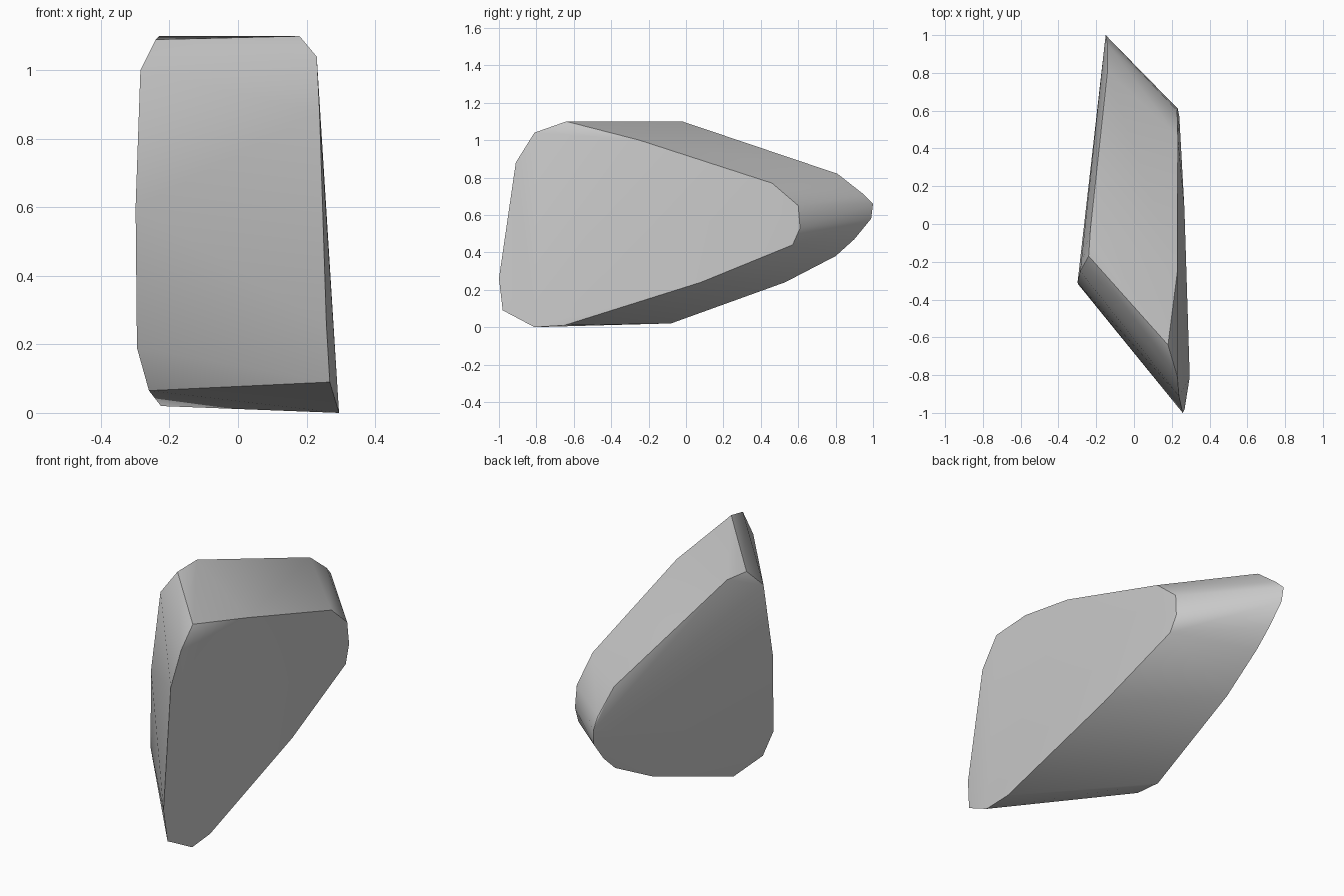
import bpy
import bmesh
import math

# Remove the default cube only
default_cube = bpy.data.objects.get("Cube")
if default_cube:
    bpy.data.objects.remove(default_cube, do_unlink=True)


def make_material(name, colour):
    material = bpy.data.materials.new(name)
    material.use_nodes = True
    material.diffuse_color = colour
    shader = next(n for n in material.node_tree.nodes if n.type == "BSDF_PRINCIPLED")
    shader.inputs["Base Color"].default_value = colour
    shader.inputs["Roughness"].default_value = 0.9
    return material


def hull_object(name, loops, material, sharp_angle):
    """Stretch a convex skin over the outline loops, smooth except at sharp edges."""
    bm = bmesh.new()
    for loop in loops:
        for point in loop:
            bm.verts.new(point)
    hull = bmesh.ops.convex_hull(bm, input=bm.verts[:])
    inside = {g for key in ("geom_interior", "geom_unused") for g in hull[key]
              if isinstance(g, bmesh.types.BMVert)}
    bmesh.ops.delete(bm, geom=list(inside), context="VERTS")
    bmesh.ops.recalc_face_normals(bm, faces=bm.faces[:])
    for face in bm.faces:
        face.smooth = True
    for edge in bm.edges:
        edge.smooth = edge.calc_face_angle(math.pi) < sharp_angle
    mesh = bpy.data.meshes.new(name)
    bm.to_mesh(mesh)
    bm.free()
    mesh.materials.append(material)
    obj = bpy.data.objects.new(name, mesh)
    bpy.context.collection.objects.link(obj)
    return obj


# Cut face on the +x side, wide at the front and narrow at the back
broad_face = [
    (.268, -.98, .09), (.258, -1, .26), (.238, -.91, .88), (.23, -.81, 1.04),
    (.23, -.25, 1), (.232, .46, .77), (.228, .6, .65), (.232, .61, .53),
    (.24, .57, .44), (.267, .08, .24), (.29, -.65, .01), (.295, -.81, 0),
]

# Cut face on the -x side, shifted towards the back
shifted_face = [
    (-.23, -.02, 1.1), (-.24, -.17, 1.09), (-.285, -.25, 1), (-.299, -.31, .6),
    (-.295, -.32, .19), (-.26, -.28, .065), (-.225, -.08, .02), (-.17, .53, .24),
    (-.14, .8, .38), (-.14, .9, .47), (-.145, .99, .58), (-.15, 1, .66),
    (-.14, .95, .71), (-.14, .81, .82),
]

# Worn corner on the upper front edge
worn_corner = [(.18, -.64, 1.1)]

stone_grey = make_material("stone_grey", (.58, .58, .58, 1))
hull_object("stone_block", [broad_face, shifted_face, worn_corner],
            stone_grey, math.radians(32))
